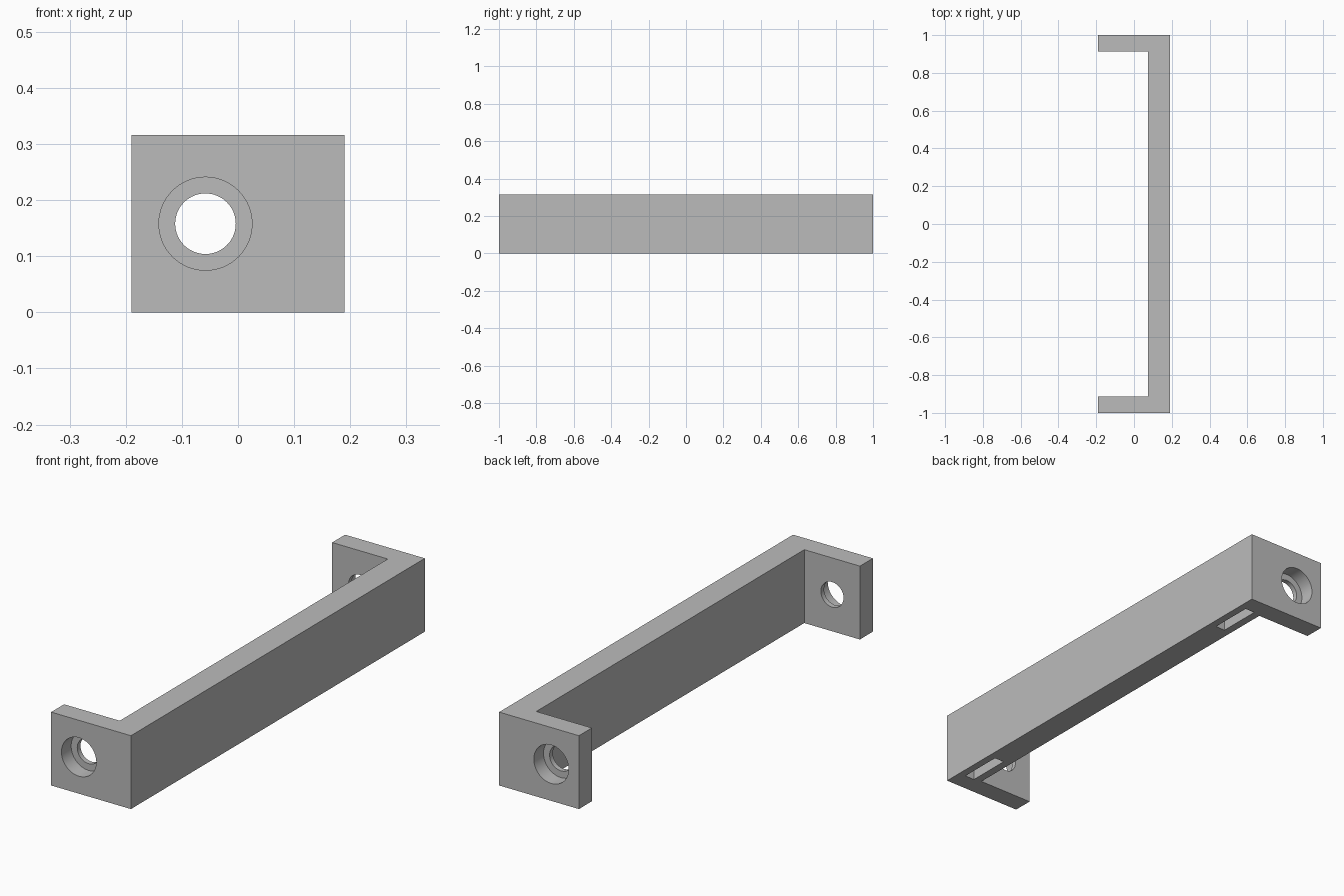
import bpy, bmesh, math
from mathutils import Matrix

if "Cube" in bpy.data.objects:
    bpy.data.objects.remove(bpy.data.objects["Cube"], do_unlink=True)

HALF_W, HALF_L, HEIGHT = 0.19, 1.0, 0.316
WALL_X, FLANGE_Y = 0.075, 0.912
HOLE_X, HOLE_Z = -0.058, HEIGHT / 2

grey = bpy.data.materials.new("plain grey")
grey.use_nodes = True
colour = (0.5, 0.5, 0.5, 1)
grey.diffuse_color = colour
grey.node_tree.nodes["Principled BSDF"].inputs["Base Color"].default_value = colour


def make_object(name, bm):
    mesh = bpy.data.meshes.new(name)
    bmesh.ops.recalc_face_normals(bm, faces=bm.faces)
    bm.to_mesh(mesh)
    bm.free()
    mesh.materials.append(grey)
    obj = bpy.data.objects.new(name, mesh)
    bpy.context.collection.objects.link(obj)
    return obj


def cylinder_y(name, radius, y0, y1):
    bm = bmesh.new()
    place = Matrix.Translation((HOLE_X, (y0 + y1) / 2, HOLE_Z)) @ Matrix.Rotation(math.pi / 2, 4, "X")
    bmesh.ops.create_cone(bm, cap_ends=True, segments=64, radius1=radius, radius2=radius,
                          depth=abs(y1 - y0), matrix=place)
    return make_object(name, bm)


def box(name, low, high):
    bm = bmesh.new()
    centre = [(a + b) / 2 for a, b in zip(low, high)]
    size = [abs(b - a) for a, b in zip(low, high)]
    bmesh.ops.create_cube(bm, size=1, matrix=Matrix.Translation(centre) @ Matrix.Diagonal((*size, 1)))
    return make_object(name, bm)


def cut(target, cutter):
    cutter.hide_render = True
    mod = target.modifiers.new("cut", "BOOLEAN")
    mod.operation = "DIFFERENCE"
    mod.solver = "EXACT"
    mod.object = cutter
    bpy.context.view_layer.objects.active = target
    bpy.ops.object.modifier_apply(modifier=mod.name)
    bpy.data.objects.remove(cutter, do_unlink=True)


# Bracket body: C-shaped plan extruded upward
outline = [(-HALF_W, -HALF_L), (HALF_W, -HALF_L), (HALF_W, HALF_L), (-HALF_W, HALF_L),
           (-HALF_W, FLANGE_Y), (WALL_X, FLANGE_Y), (WALL_X, -FLANGE_Y), (-HALF_W, -FLANGE_Y)]
bm = bmesh.new()
base = bm.faces.new([bm.verts.new((x, y, 0)) for x, y in outline])
top = bmesh.ops.extrude_face_region(bm, geom=[base])["geom"]
bmesh.ops.translate(bm, vec=(0, 0, HEIGHT), verts=[v for v in top if isinstance(v, bmesh.types.BMVert)])
bracket = make_object("bracket", bm)

for side in (-1, 1):
    # Through hole with a wider counterbore on the outer face
    cut(bracket, cylinder_y("screw_hole_cutter", 0.054, side * 0.85, side * 1.05))
    cut(bracket, cylinder_y("counterbore_cutter", 0.083, side * 0.934, side * 1.05))
    # Blind slot in the underside of the wall
    cut(bracket, box("slot_cutter", (0.11, side * 0.725, -0.05), (0.157, side * 0.92, 0.1)))

# Smooth bores, sharp edges elsewhere
bpy.ops.object.select_all(action="DESELECT")
bracket.select_set(True)
bpy.context.view_layer.objects.active = bracket
bpy.ops.object.shade_smooth_by_angle(angle=math.radians(30))
